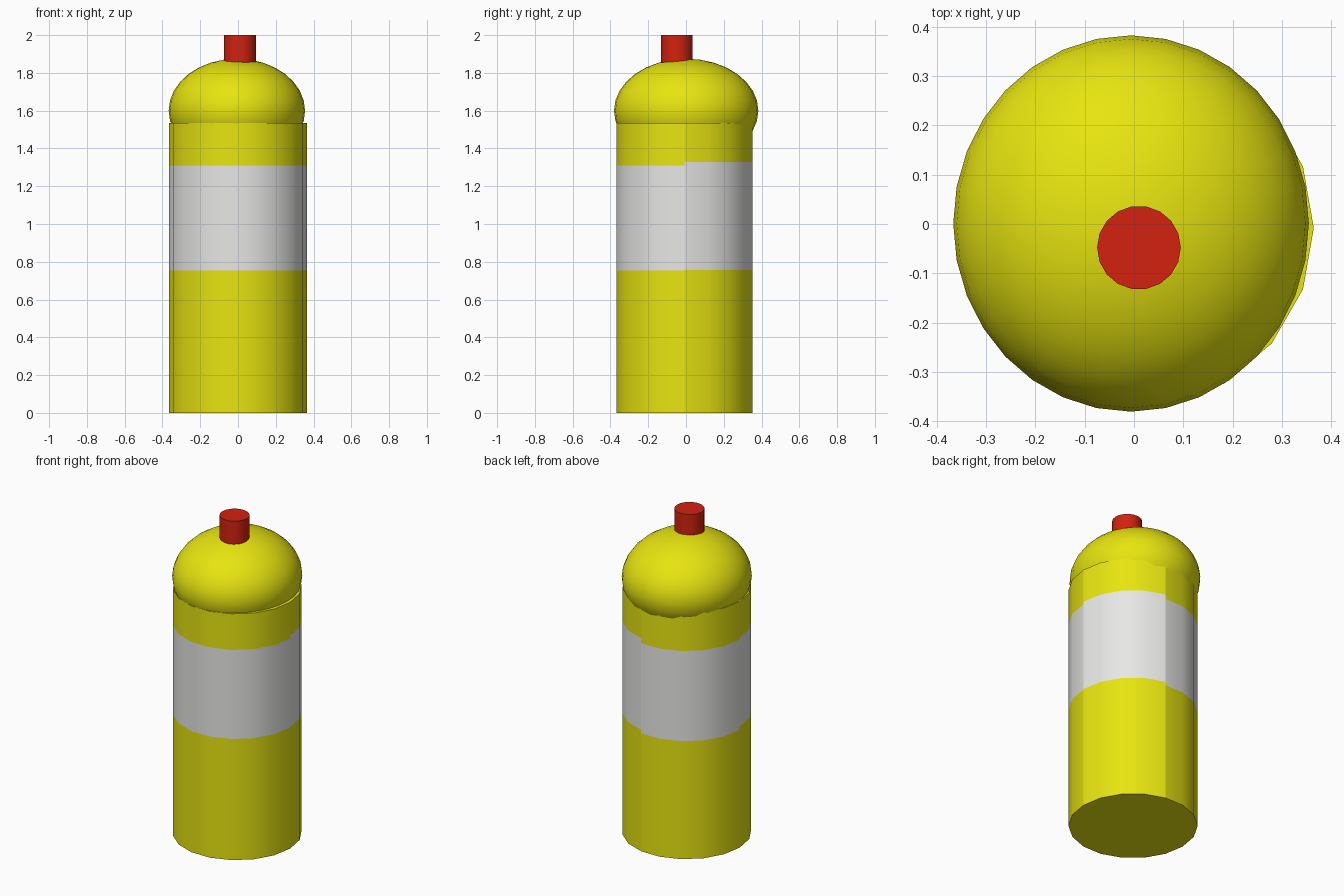
import bpy, bmesh, math

if "Cube" in bpy.data.objects:
    bpy.data.objects.remove(bpy.data.objects["Cube"])


def material(name, rgb):
    m = bpy.data.materials.new(name)
    m.diffuse_color = (*rgb, 1)
    m.use_nodes = True
    m.node_tree.nodes["Principled BSDF"].inputs["Base Color"].default_value = m.diffuse_color
    return m


yellow = material("yellow", (0.8, 0.78, 0.005))
white = material("white", (0.8, 0.8, 0.79))
red = material("red", (0.65, 0.016, 0.005))


def smooth(obj):
    bpy.ops.object.select_all(action='DESELECT')
    obj.select_set(True)
    bpy.context.view_layer.objects.active = obj
    bpy.ops.object.shade_smooth_by_angle(angle=math.radians(35))


# Body: 18-sided cylinder, white label band cut in with a small seam at the back
SIDES, R, CY, TOP = 18, 0.365, -0.008, 1.535


def band(deg):
    """Label's lower and upper edge on the side facing this angle."""
    if deg < 90:
        return 0.757, 1.327
    if deg < 180:
        return 0.735, 1.297
    return 0.755, 1.31


bm = bmesh.new()


def corner(i, z):
    a = 2 * math.pi * i / SIDES
    return bm.verts.new((R * math.cos(a), CY + R * math.sin(a), z))


for i in range(SIDES):
    lo, hi = band((i + 0.5) * 360 / SIDES)
    levels = (0, lo, hi, TOP)
    for k in range(3):
        z0, z1 = levels[k], levels[k + 1]
        f = bm.faces.new([corner(i, z0), corner(i + 1, z0),
                          corner(i + 1, z1), corner(i, z1)])
        f.material_index = 1 if k == 1 else 0
bm.faces.new([corner(i, TOP) for i in range(SIDES)])
bm.faces.new([corner(-i, 0) for i in range(SIDES)])
bmesh.ops.remove_doubles(bm, verts=bm.verts, dist=1e-4)
mesh = bpy.data.meshes.new("bottle_body")
bm.to_mesh(mesh)
bm.free()
body = bpy.data.objects.new("bottle_body", mesh)
bpy.context.collection.objects.link(body)
mesh.materials.append(yellow)
mesh.materials.append(white)
smooth(body)

# Domed shoulder: flattened sphere sunk into the body
bpy.ops.mesh.primitive_uv_sphere_add(segments=32, ring_count=16, radius=1,
                                     location=(-0.006, 0.001, 1.6))
dome = bpy.context.object
dome.name = "dome_shoulder"
dome.scale = (0.361, 0.382, 0.275)
dome.data.materials.append(yellow)
smooth(dome)

# Red nozzle, slightly off-centre
bpy.ops.mesh.primitive_cylinder_add(vertices=18, radius=0.085, depth=0.15,
                                    location=(0.01, -0.048, 1.925),
                                    rotation=(0, 0, math.pi / 2))
nozzle = bpy.context.object
nozzle.name = "nozzle"
nozzle.data.materials.append(red)
smooth(nozzle)
